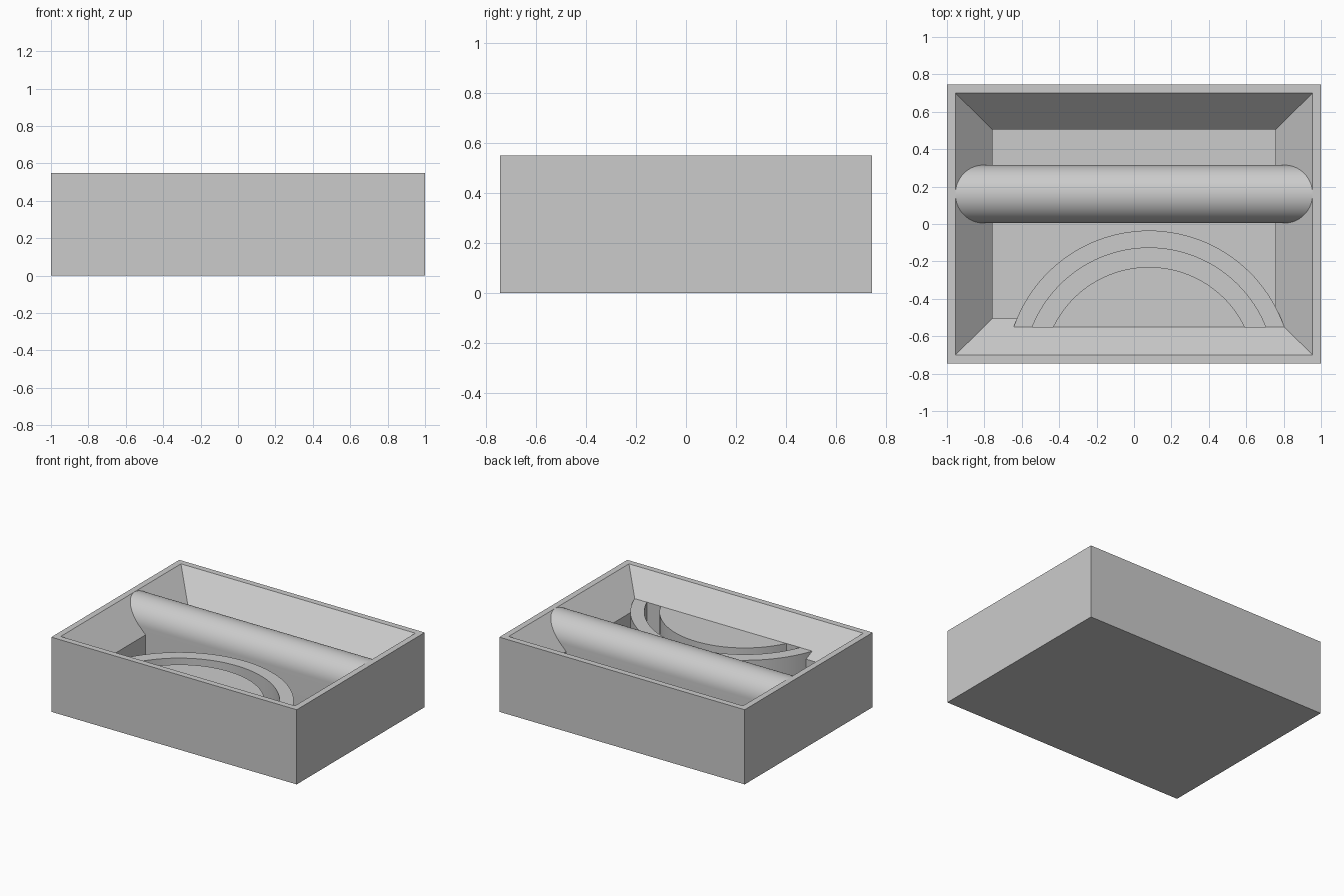
import bpy
import bmesh
from math import asin, cos, pi, sin

cube = bpy.data.objects.get("Cube")
if cube:
    bpy.data.objects.remove(cube, do_unlink=True)

grey = bpy.data.materials.new("plain_grey")
grey.use_nodes = True
grey.diffuse_color = (0.6, 0.6, 0.6, 1)
grey.node_tree.nodes["Principled BSDF"].inputs["Base Color"].default_value = (0.6, 0.6, 0.6, 1)


def finish(name, bm):
    """Turn a bmesh into a named grey object."""
    bmesh.ops.recalc_face_normals(bm, faces=bm.faces)
    mesh = bpy.data.meshes.new(name)
    bm.to_mesh(mesh)
    bm.free()
    mesh.materials.append(grey)
    obj = bpy.data.objects.new(name, mesh)
    bpy.context.collection.objects.link(obj)
    return obj


def select(obj):
    bpy.ops.object.select_all(action="DESELECT")
    obj.select_set(True)
    bpy.context.view_layer.objects.active = obj


def prism(name, points, offset):
    """Extrude a closed outline by an offset vector."""
    bm = bmesh.new()
    face = bm.faces.new([bm.verts.new(p) for p in points])
    new = bmesh.ops.extrude_face_region(bm, geom=[face], use_keep_orig=True)["geom"]
    bmesh.ops.translate(bm, vec=offset, verts=[g for g in new if isinstance(g, bmesh.types.BMVert)])
    obj = finish(name, bm)
    select(obj)
    bpy.ops.object.shade_smooth_by_angle(angle=pi / 6)
    return obj


FLOOR, LEDGE, RIM = 0.05, 0.345, 0.55
DISC_TOP, CUT_Y = 0.392, -0.55
CX, CY = 0.08, -0.80


def arc(radius, z, steps=48):
    """Arc above the straight cut line."""
    start = asin((CUT_Y - CY) / radius)
    angles = [start + (pi - 2 * start) * i / steps for i in range(steps + 1)]
    return [(CX + radius * cos(a), CY + radius * sin(a), z) for a in angles]


def band(name, outer, inner, top):
    """Curved band between two radii."""
    return prism(name, arc(outer, FLOOR) + arc(inner, FLOOR)[::-1], (0, 0, top - FLOOR))


# Open tray: outer walls, rim, sloped funnel, straight well
bm = bmesh.new()
rings = []
for hx, hy, z in ((1, 0.745, 0), (1, 0.745, RIM), (0.955, 0.70, RIM),
                  (0.757, 0.505, LEDGE), (0.757, 0.505, FLOOR)):
    rings.append([bm.verts.new((sx * hx, sy * hy, z))
                  for sx, sy in ((-1, -1), (1, -1), (1, 1), (-1, 1))])
for a, b in zip(rings, rings[1:]):
    for i in range(4):
        j = (i + 1) % 4
        bm.faces.new((a[i], a[j], b[j], b[i]))
bm.faces.new(rings[0])
bm.faces.new(rings[-1])
tray = finish("tray", bm)

# Groove runs a little way into the front slope
cutter = band("groove_cutter", 0.672, 0.57, 0.6)
cutter.hide_render = True
mod = tray.modifiers.new("groove", "BOOLEAN")
mod.operation = "DIFFERENCE"
mod.solver = "EXACT"
mod.object = cutter
select(tray)
bpy.ops.object.modifier_apply(modifier=mod.name)
bpy.data.objects.remove(cutter, do_unlink=True)

# Outer curved band and inner segment on either side of the groove
band("curved_band", 0.765, 0.672, DISC_TOP)
prism("inner_segment", arc(0.57, FLOOR), (0, 0, DISC_TOP - FLOOR))

# Divider with a half-round top
R, DY = 0.155, 0.16
profile = [(-0.955, DY + R * cos(pi * i / 32), RIM - R + R * sin(pi * i / 32)) for i in range(33)]
profile += [(-0.955, DY - R, FLOOR), (-0.955, DY + R, FLOOR)]
prism("round_divider", profile, (1.91, 0, 0))
